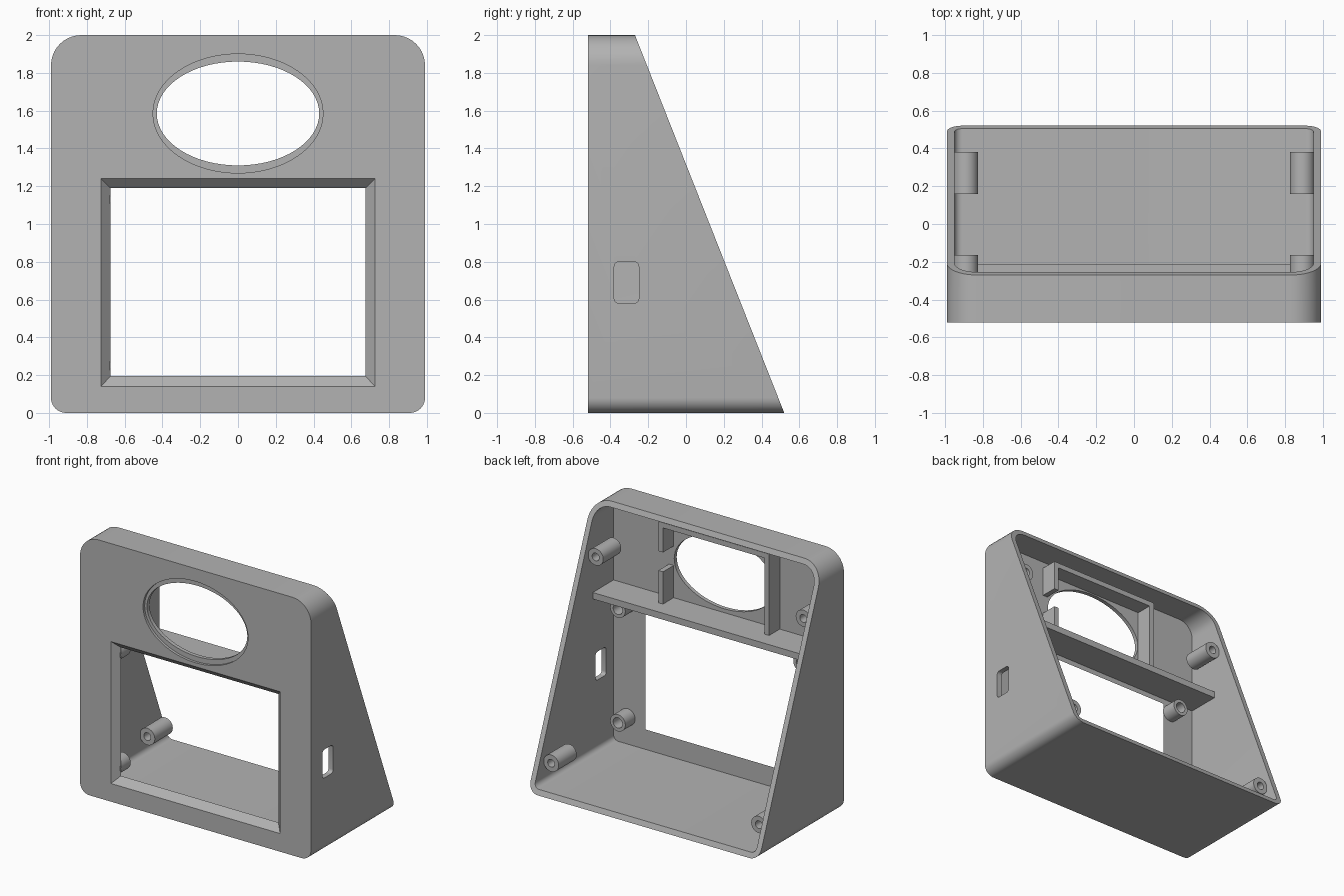
import bpy, bmesh, math
from mathutils import Vector

old = bpy.data.objects.get("Cube")
if old:
    bpy.data.objects.remove(old, do_unlink=True)

grey = bpy.data.materials.new("plain grey")
grey.use_nodes = True
colour = (0.45, 0.45, 0.45, 1)
grey.diffuse_color = colour
grey.node_tree.nodes["Principled BSDF"].inputs["Base Color"].default_value = colour

FRONT, INSIDE, WALL = -0.52, -0.47, 0.95


# Profiles are lists of (x, z) points
def rounded(x0, x1, z0, z1, r_low, r_high, steps=10):
    corners = [(x1 - r_low, z0 + r_low, r_low, -90), (x1 - r_high, z1 - r_high, r_high, 0),
               (x0 + r_high, z1 - r_high, r_high, 90), (x0 + r_low, z0 + r_low, r_low, 180)]
    pts = []
    for cx, cz, r, start in corners:
        for i in range(steps + 1):
            a = math.radians(start + 90 * i / steps)
            pts.append((cx + r * math.cos(a), cz + r * math.sin(a)))
    return pts


def rect(x0, x1, z0, z1):
    return [(x0, z0), (x1, z0), (x1, z1), (x0, z1)]


def ellipse(cx, cz, rx, rz, n=32):
    turns = [2 * math.pi * i / n for i in range(n)]
    return [(cx + rx * math.cos(a), cz + rz * math.sin(a)) for a in turns]


def finish(name, bm):
    bmesh.ops.recalc_face_normals(bm, faces=bm.faces)
    mesh = bpy.data.meshes.new(name)
    bm.to_mesh(mesh)
    bm.free()
    mesh.materials.append(grey)
    obj = bpy.data.objects.new(name, mesh)
    bpy.context.collection.objects.link(obj)
    return obj


def loft(name, sections, ring=False):
    """Skin (profile, y) sections; ring closes the skin on itself, otherwise ends are capped."""
    bm = bmesh.new()
    loops = [[bm.verts.new((x, y, z)) for x, z in pts] for pts, y in sections]
    pairs = list(zip(loops, loops[1:]))
    if ring:
        pairs.append((loops[-1], loops[0]))
    else:
        bm.faces.new(loops[0])
        bm.faces.new(loops[-1])
    for a, b in pairs:
        for i in range(len(a)):
            j = (i + 1) % len(a)
            bm.faces.new((a[i], a[j], b[j], b[i]))
    return finish(name, bm)


def prism(name, pts, y0, y1):
    return loft(name, [(pts, y0), (pts, y1)])


def tube(name, x, z, r, hole, y0, y1):
    outer, inner = ellipse(x, z, r, r), ellipse(x, z, hole, hole)
    return loft(name, [(outer, y0), (outer, y1), (inner, y1), (inner, y0)], ring=True)


def cut(target, cutter):
    mod = target.modifiers.new("cut", 'BOOLEAN')
    mod.operation, mod.solver, mod.object = 'DIFFERENCE', 'EXACT', cutter
    bpy.context.view_layer.update()
    graph = bpy.context.evaluated_depsgraph_get()
    result = bpy.data.meshes.new_from_object(target.evaluated_get(graph))
    target.modifiers.clear()
    target.data = result
    bpy.data.objects.remove(cutter, do_unlink=True)


# Case: rounded block with a sloping open back
case = prism("case", rounded(-0.99, 0.99, 0, 2, 0.08, 0.16), FRONT, 0.7)
bm = bmesh.new()
bm.from_mesh(case.data)
bmesh.ops.bisect_plane(bm, geom=bm.verts[:] + bm.edges[:] + bm.faces[:],
                       plane_co=Vector((0, 0.52, 0)), plane_no=Vector((0, 2, 0.79)),
                       clear_outer=True)
bmesh.ops.holes_fill(bm, edges=[e for e in bm.edges if e.is_boundary], sides=0)
bmesh.ops.recalc_face_normals(bm, faces=bm.faces)
bm.to_mesh(case.data)
bm.free()
cut(case, prism("cavity", rounded(-WALL, WALL, 0.04, 1.96, 0.04, 0.12), INSIDE, 0.9))

# Bevelled screen window
cut(case, loft("window_cutter", [(rect(-0.735, 0.735, 0.13, 1.25), FRONT - 0.01),
                                 (rect(-0.665, 0.665, 0.205, 1.18), INSIDE + 0.01)]))

# Oval opening with a shallow step around it
cut(case, prism("oval_cutter", ellipse(0, 1.585, 0.43, 0.275, 64), -0.6, -0.4))
cut(case, prism("step_cutter", ellipse(0, 1.585, 0.45, 0.315, 64), -0.6, -0.5))

# Rounded slot through one side wall
slot = prism("slot_cutter", rounded(-0.065, 0.065, 0.58, 0.8, 0.025, 0.025, 5), -0.1, 0.1)
slot.rotation_euler.z = math.radians(90)
slot.location = (0.97, -0.315, 0)
cut(case, slot)

parts = [case]

# Short screen bosses with blind screw holes
for side, x in (("left", 0.83), ("right", -0.74)):
    for level, z in (("lower", 0.25), ("upper", 1.13)):
        cut(case, prism("screw_cutter", ellipse(x, z, 0.04, 0.04), -0.495, -0.4))
        parts.append(tube(f"screen_boss_{level}_{side}", x, z, 0.065, 0.04, -0.475, -0.35))

# Long posts on the side walls for the back cover
for side, s in (("left", 1), ("right", -1)):
    for level, z, end in (("lower", 0.2, 0.38), ("upper", 1.59, -0.165)):
        parts.append(tube(f"cover_post_{level}_{side}", s * 0.89, z, 0.065, 0.03,
                          end - 0.22, end))

# Shelf across the inside and the bracket frame round the oval
back = INSIDE - 0.005
parts.append(prism("shelf", rect(-WALL, WALL, 1.23, 1.28), back, -0.215))
parts.append(prism("bracket_top", rect(-0.475, 0.475, 1.87, 1.91), back, -0.34))
parts.append(prism("bracket_right", rect(-0.475, -0.435, 1.27, 1.875), back, -0.34))
parts.append(prism("bracket_left_lower", rect(0.435, 0.475, 1.27, 1.53), back, -0.34))
parts.append(prism("bracket_left_upper", rect(0.435, 0.475, 1.68, 1.875), back, -0.34))

# Smooth the rounded surfaces and keep the edges crisp
bpy.ops.object.select_all(action='DESELECT')
for obj in parts:
    obj.select_set(True)
bpy.context.view_layer.objects.active = case
bpy.ops.object.shade_smooth_by_angle(angle=math.radians(30))
